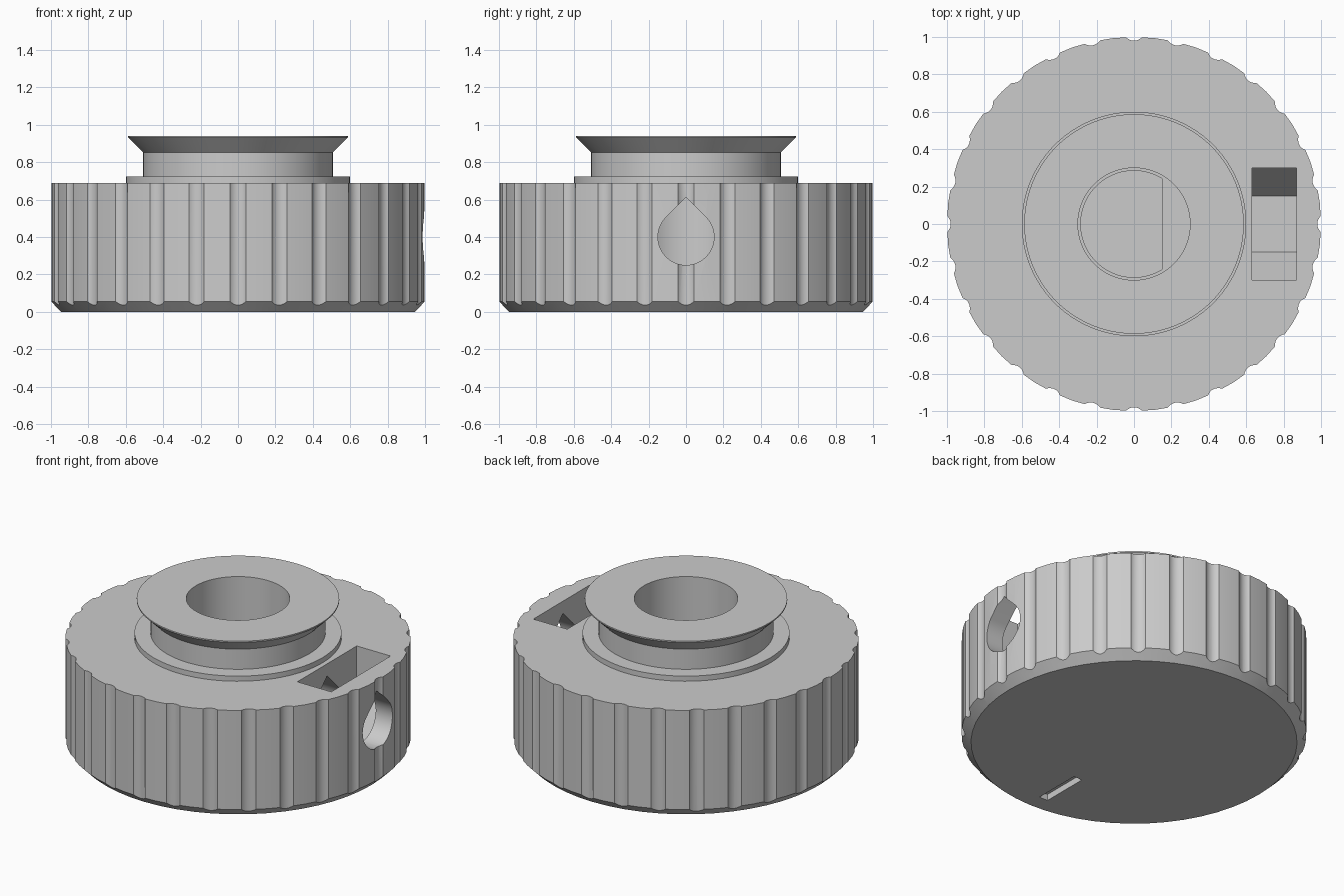
import bpy, bmesh
from math import sin, cos, pi, acos, sqrt, tau

cube = bpy.data.objects.get("Cube")
if cube:
    bpy.data.objects.remove(cube)

grey = bpy.data.materials.new("plain_grey")
grey.use_nodes = True
grey.diffuse_color = (0.6, 0.6, 0.6, 1)
grey.node_tree.nodes["Principled BSDF"].inputs["Base Color"].default_value = (0.6, 0.6, 0.6, 1)


def finish(name, bm):
    bmesh.ops.recalc_face_normals(bm, faces=bm.faces)
    mesh = bpy.data.meshes.new(name)
    bm.to_mesh(mesh)
    bm.free()
    mesh.materials.append(grey)
    obj = bpy.data.objects.new(name, mesh)
    bpy.context.collection.objects.link(obj)
    return obj


def lathe(name, profile, n, closed):
    """Spin (radius, z) points; closed makes a ring, otherwise the ends are capped."""
    bm = bmesh.new()
    rings = [[bm.verts.new((r * cos(tau * i / n), r * sin(tau * i / n), z)) for i in range(n)]
             for r, z in profile]
    pairs = list(zip(rings, rings[1:]))
    if closed:
        pairs.append((rings[-1], rings[0]))
    else:
        bm.faces.new(rings[0])
        bm.faces.new(rings[-1])
    for a, b in pairs:
        for i in range(n):
            j = (i + 1) % n
            bm.faces.new((a[i], a[j], b[j], b[i]))
    return finish(name, bm)


def prism(bm, outline, lo, hi, place):
    """Extrude a 2D outline between lo and hi; place maps (u, v, w) to space."""
    ends = [[bm.verts.new(place(u, v, w)) for u, v in outline] for w in (lo, hi)]
    bm.faces.new(ends[0])
    bm.faces.new(ends[1])
    for i in range(len(outline)):
        j = (i + 1) % len(outline)
        bm.faces.new((ends[0][i], ends[0][j], ends[1][j], ends[1][i]))


def along_z(u, v, w):
    return (u, v, w)


def along_x(u, v, w):
    return (w, u, v)


def arc(r, start, end, n, cx=0, cy=0):
    return [(cx + r * cos(start + (end - start) * i / n), cy + r * sin(start + (end - start) * i / n))
            for i in range(n + 1)]


def cut(target, bm):
    cutter = finish("cutter", bm)
    cutter.hide_render = True
    mod = target.modifiers.new("cut", 'BOOLEAN')
    mod.operation = 'DIFFERENCE'
    mod.solver = 'EXACT'
    mod.object = cutter
    bpy.context.view_layer.objects.active = target
    bpy.ops.object.modifier_apply(modifier=mod.name)
    bpy.data.objects.remove(cutter)


def cut_prism(target, outline, lo, hi, place):
    bm = bmesh.new()
    prism(bm, outline, lo, hi, place)
    cut(target, bm)


# Knob body with a chamfered lower edge
TOP, FLUTES = 0.69, 28
body = lathe("knob_body", [(0.945, 0), (1, 0.055), (1, TOP)], 2 * FLUTES, False)

# Grip flutes around the rim
bm = bmesh.new()
for k in range(FLUTES):
    a = tau * k / FLUTES
    prism(bm, arc(0.06, 0, tau, 20, 1.04 * cos(a), 1.04 * sin(a))[:-1], -0.1, 0.8, along_z)
cut(body, bm)

# Shaft bore, D-shaped in its lower part
BORE, D_BORE, FLAT = 0.3, 0.285, 0.15
cut_prism(body, arc(BORE, 0, tau, 96)[:-1], 0.63, 0.8, along_z)
half = acos(FLAT / D_BORE)
cut_prism(body, arc(D_BORE, half, tau - half, 64), 0.12, 0.7, along_z)

# Nut pocket: lower half of a hexagon, open upwards
R, MID = 0.3, 0.4
low = MID - R * sqrt(3) / 2
cut_prism(body, [(-R, 0.8), (-R, MID), (-R / 2, low), (R / 2, low), (R, MID), (R, 0.8)],
          0.63, 0.87, along_x)

# Teardrop screw hole from the rim to the bore
drop = arc(0.15, 0.75 * pi, 2.25 * pi, 36, 0, MID) + [(0, MID + 0.15 * sqrt(2))]
cut_prism(body, drop, 0, 1.2, along_x)

# Pointer groove underneath
cut_prism(body, [(-0.05, -0.84), (0.01, -0.84), (0.01, -0.53), (-0.05, -0.53)],
          -0.1, 0.04, along_z)

# Pulley hub: collar, groove and flared flange around the bore
hub = lathe("pulley_hub", [(BORE, TOP), (0.6, TOP), (0.6, 0.723), (0.507, 0.723), (0.507, 0.852),
                           (0.587, 0.932), (0.587, 0.94), (BORE, 0.94)], 96, True)

for obj in (body, hub):
    bpy.ops.object.select_all(action='DESELECT')
    obj.select_set(True)
    bpy.context.view_layer.objects.active = obj
    bpy.ops.object.shade_smooth_by_angle(angle=pi / 9)
